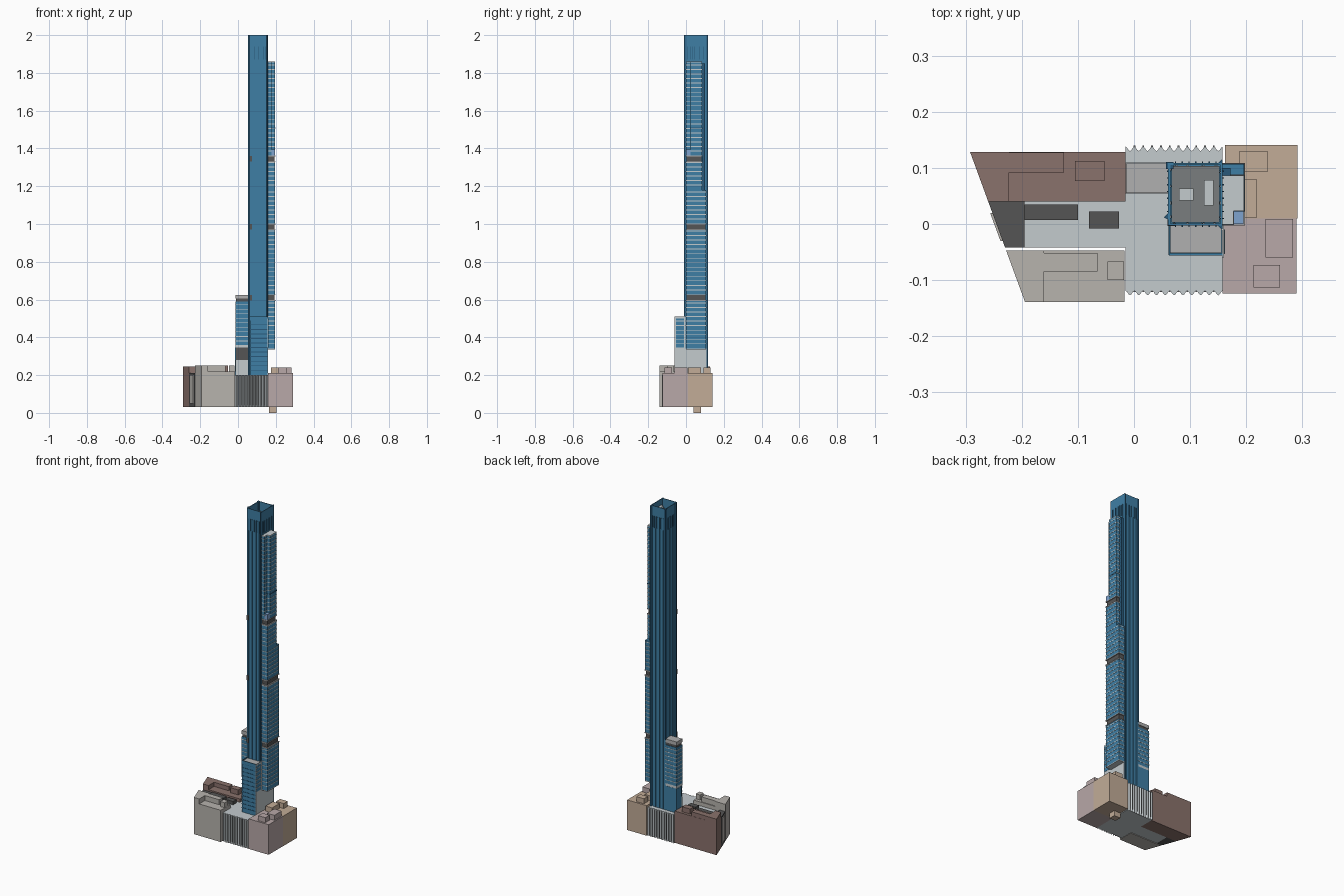
import bpy, bmesh, math

if "Cube" in bpy.data.objects:
    bpy.data.objects.remove(bpy.data.objects["Cube"])


def material(name, hexcol):
    def lin(c):
        c /= 255
        return c / 12.92 if c < 0.04045 else ((c + 0.055) / 1.055) ** 2.4
    m = bpy.data.materials.new(name)
    m.diffuse_color = (*[lin(int(hexcol[i:i + 2], 16)) for i in (0, 2, 4)], 1)
    m.use_nodes = True
    m.node_tree.nodes["Principled BSDF"].inputs["Base Color"].default_value = m.diffuse_color
    return m


GLASS = material("blue_glass", "3F7FA5")
DEEP = material("deep_blue", "28597A")
PALE = material("pale_blue", "7FA3CF")
LIGHT = material("light_grey", "C4CBCE")
ROOF = material("mid_grey", "B0B0B0")
SLATE = material("slate", "7A7D7E")
DARK = material("dark_grey", "555555")
BROWN = material("brown", "8A726C")
STONE = material("stone", "B7B3AE")
TAN = material("tan", "C2AC97")
PINK = material("dusty_pink", "B8A8A8")


def finish(name, bm, mat):
    bmesh.ops.recalc_face_normals(bm, faces=bm.faces)
    me = bpy.data.meshes.new(name)
    bm.to_mesh(me)
    bm.free()
    me.materials.append(mat)
    ob = bpy.data.objects.new(name, me)
    bpy.context.collection.objects.link(ob)
    return ob


def add_prism(bm, pts, z0, z1):
    f = bm.faces.new([bm.verts.new((x, y, z0)) for x, y in pts])
    r = bmesh.ops.extrude_face_region(bm, geom=[f], use_keep_orig=True)
    for v in r["geom"]:
        if isinstance(v, bmesh.types.BMVert):
            v.co.z = z1


def rect(x0, x1, y0, y1):
    return [(x0, y0), (x1, y0), (x1, y1), (x0, y1)]


def prism(name, pts, z0, z1, mat):
    bm = bmesh.new()
    add_prism(bm, pts, z0, z1)
    return finish(name, bm, mat)


def boxes(name, items, mat):
    bm = bmesh.new()
    for x0, x1, y0, y1, z0, z1 in items:
        add_prism(bm, rect(x0, x1, y0, y1), z0, z1)
    return finish(name, bm, mat)


def floor_lines(name, x0, x1, y0, y1, z0, z1, mat=LIGHT, step=0.024):
    n = int((z1 - z0) / step)
    e = 0.0012
    boxes(name, [(x0 - e, x1 + e, y0 - e, y1 + e, z0 + i * step, z0 + i * step + 0.004)
                 for i in range(1, n + 1)], mat)


# ---- west podium: slanted end wall shared by three blocks
def slant(y):
    return -0.292 + (0.128 - y) * 0.366


def west_block(name, y0, y1, x1, z0, z1, mat):
    prism(name, [(slant(y0), y0), (x1, y0), (x1, y1), (slant(y1), y1)], z0, z1, mat)


west_block("brown_building", 0.04, 0.128, -0.015, 0.03, 0.22, BROWN)
west_block("brown_building_raised_end", 0.04, 0.128, -0.223, 0.22, 0.245, BROWN)
boxes("brown_roof_boxes", [(-0.223, -0.125, 0.092, 0.127, 0.22, 0.245),
                           (-0.105, -0.053, 0.077, 0.112, 0.22, 0.25)], BROWN)
west_block("stone_building", -0.139, -0.047, -0.017, 0.03, 0.22, STONE)
west_block("stone_building_raised_end", -0.139, -0.047, -0.16, 0.22, 0.25, STONE)
boxes("stone_roof_boxes", [(-0.16, -0.065, -0.085, -0.052, 0.22, 0.25),
                           (-0.047, -0.018, -0.1, -0.067, 0.22, 0.25)], STONE)
boxes("middle_block", [(-0.195, -0.015, -0.042, 0.04, 0.03, 0.2)], LIGHT)
west_block("dark_end_block", -0.042, 0.04, -0.195, 0.03, 0.21, DARK)
prism("end_wall_panel", [(slant(-0.03) - 0.004, -0.03), (slant(-0.03) + 0.004, -0.03),
                         (slant(0.02) + 0.004, 0.02), (slant(0.02) - 0.004, 0.02)], 0.05, 0.2, STONE)
boxes("middle_roof_plant", [(-0.195, -0.1, 0.007, 0.035, 0.2, 0.215),
                            (-0.08, -0.027, -0.008, 0.022, 0.2, 0.22)], DARK)

# ---- central podium with rippled front and back
N, K, XA, XB = 11, 6, -0.015, 0.158


def ripple(y, amp):
    return [(XA + (XB - XA) * i / (N * K), y + amp * math.cos(2 * math.pi * i / K))
            for i in range(N * K + 1)]


prism("central_podium", ripple(-0.123, 0.004) + ripple(0.134, 0.004)[::-1], 0.03, 0.2, LIGHT)
pitch = (XB - XA) / N
boxes("podium_dark_strips",
      [(XA + pitch * (i + 0.9), XA + pitch * (i + 1.1), y, y + 0.004, 0.04, 0.195)
       for i in range(N - 1) for y in (-0.1215, 0.1355)], SLATE)

# ---- east podium blocks with roof boxes
boxes("tan_building", [(0.162, 0.291, 0.01, 0.141, 0.03, 0.21),
                       (0.188, 0.238, 0.093, 0.13, 0.21, 0.24),
                       (0.175, 0.218, 0.011, 0.08, 0.21, 0.24)], TAN)
boxes("pink_building", [(0.158, 0.29, -0.124, 0.01, 0.03, 0.21),
                        (0.213, 0.26, -0.113, -0.073, 0.21, 0.24),
                        (0.234, 0.283, -0.06, 0.009, 0.21, 0.24)], PINK)
boxes("basement_box", [(0.163, 0.205, 0.04, 0.08, 0.0, 0.03)], TAN)

# ---- main tower shaft with vertical grooves on every face
X0, X1, Y0, Y1 = 0.061, 0.158, -0.003, 0.109


def grooved(a, b, depth=0.005):
    L = b - a
    s = []
    for g in (0.12, 0.36, 0.64, 0.86):
        u, w = a + L * g, 0.0025
        s += [(u - w, 0), (u - w, depth), (u + w, depth), (u + w, 0)]
    return [(a, 0)] + s


outline = [(u, Y0 + d) for u, d in grooved(X0, X1)]
outline += [(X1 - d, u) for u, d in grooved(Y0, Y1)]
outline += [(X0 + X1 - u, Y1 - d) for u, d in grooved(X0, X1)]
outline += [(X0 + d, Y0 + Y1 - u) for u, d in grooved(Y0, Y1)]
prism("tower_shaft", outline, 0.2, 1.94, GLASS)
boxes("tower_roof", [(X0 + 0.006, X1 - 0.006, Y0 + 0.006, Y1 - 0.006, 1.93, 1.945)], SLATE)
t = 0.004
boxes("crown_walls", [(X0, X1, Y0, Y0 + t, 1.94, 2), (X0, X1, Y1 - t, Y1, 1.94, 2),
                      (X0, X0 + t, Y0 + t, Y1 - t, 1.94, 2),
                      (X1 - t, X1, Y0 + t, Y1 - t, 1.94, 2)], GLASS)
boxes("roof_plant", [(0.08, 0.106, 0.042, 0.063, 1.945, 1.965),
                     (0.125, 0.142, 0.033, 0.078, 1.945, 1.975)], LIGHT)

# slim corner fins and crown mullions
for name, pts, z0 in (
        ("west_fin", [(0.053, 0.012), (0.062, 0.007), (0.062, 0.02)], 0.2),
        ("back_fin", [(0.149, 0.108), (0.157, 0.116), (0.158, 0.108)], 0.2),
        ("front_fin", [(0.149, -0.002), (0.157, -0.011), (0.158, -0.002)], 0.51)):
    prism(name, pts, z0, 2, DEEP)
boxes("northwest_fin", [(0.057, 0.07, 0.098, 0.1105, 0.62, 2)], DEEP)
mull = [(X0 + 0.012 * i, X0 + 0.012 * i + 0.002, Y0 - 0.002, Y1 + 0.002, 1.87, 1.94) for i in range(1, 8)]
mull += [(X0 - 0.002, X1 + 0.002, Y0 + 0.012 * i, Y0 + 0.012 * i + 0.002, 1.87, 1.94) for i in range(1, 9)]
boxes("crown_mullions", mull, DEEP)
BANDS = (0.61, 0.985, 1.345)
boxes("shaft_bands", [(X0 - 0.001, X0 + 0.012, Y0 - 0.001, Y0 + 0.012, z - 0.015, z + 0.015)
                      for z in BANDS], DARK)

# ---- low front wing
boxes("front_wing", [(0.063, 0.157, -0.054, Y0, 0.2, 0.5)], GLASS)
floor_lines("front_wing_floors", 0.063, 0.1565, -0.054, -0.004, 0.2, 0.49, DEEP)
boxes("front_wing_roof", [(0.065, 0.156, -0.052, Y0, 0.5, 0.504)], ROOF)
boxes("front_wing_parapet", [(0.062, 0.158, -0.056, -0.053, 0.49, 0.51),
                             (0.062, 0.065, -0.053, Y0, 0.49, 0.51)], GLASS)
boxes("wing_side_frame", [(0.157, 0.16, -0.06, Y1, 0.2, 0.34),
                          (0.157, 0.16, -0.06, Y0, 0.34, 0.51)], LIGHT)
boxes("wing_side_glass", [(0.158, 0.161, -0.053, -0.01, 0.345, 0.5)], GLASS)
floor_lines("wing_side_floors", 0.159, 0.161, -0.052, -0.011, 0.34, 0.49)

# ---- rear west wing
wx0, wx1, wy0, wy1 = -0.014, 0.061, 0.055, 0.108
boxes("west_wing_base", [(wx0, wx1, wy0, wy1, 0.2, 0.28), (wx0, wx1, wy0, wy1, 0.345, 0.36)], LIGHT)
boxes("west_wing_bands", [(wx0 + 0.003, wx1, wy0 + 0.003, wy1 - 0.003, 0.28, 0.345),
                          (wx0 + 0.003, wx1, wy0 + 0.003, wy1 - 0.003, 0.59, 0.605)], DARK)
boxes("west_wing_glass", [(wx0, wx1, wy0, wy1, 0.36, 0.59)], GLASS)
boxes("west_wing_lower_glass", [(wx0 - 0.001, wx1, 0.065, wy1 + 0.001, 0.2, 0.345)], GLASS)
boxes("west_wing_cap", [(wx0, wx1, wy0, wy1, 0.605, 0.625)], ROOF)
floor_lines("west_wing_floors", wx0, wx1, wy0, wy1, 0.355, 0.58)

# ---- cantilevered east tower: tiers between dark plant bands
ex0, ex1, ey0, ey1, eyb = X1, 0.196, -0.001, 0.107, 0.086
boxes("east_soffit", [(ex0, ex1, ey0, ey1, 0.335, 0.34)], LIGHT)
tiers = [(0.34, 0.595, ey0, ey1), (0.625, 0.97, ey0, ey1),
         (1.0, 1.18, ey0, ey1), (1.18, 1.33, ey0, eyb)]
for i, (a, b, c, d) in enumerate(tiers):
    boxes(f"east_tier_{i + 1}", [(ex0, ex1, c, d, a, b)], GLASS)
    floor_lines(f"east_tier_{i + 1}_floors", ex0, ex1, c, d, a, b - 0.005)
for i, z in enumerate(BANDS):
    d = eyb if z > 1.2 else ey1
    boxes(f"east_band_{i + 1}", [(ex0, ex1 - 0.004, ey0 + 0.004, d - 0.004, z - 0.015, z + 0.015)], DARK)
    boxes(f"east_band_{i + 1}_slabs", [(ex0, ex1 + 0.002, ey0 - 0.002, d + 0.002, z + s, z + s + 0.005)
                                       for s in (-0.018, 0.013)], ROOF)
# upper tier with stepped front corner
boxes("east_rear_strip", [(ex0, 0.172, eyb, 0.1, 1.18, 1.85)], DEEP)
boxes("east_top_tier", [(ex0, ex1, 0.023, eyb, 1.36, 1.855), (ex0, 0.177, ey0, 0.023, 1.36, 1.855)], GLASS)
floor_lines("east_top_floors", ex0, ex1, 0.024, eyb, 1.36, 1.84)
floor_lines("east_top_inner_floors", ex0, 0.177, ey0, 0.02, 1.36, 1.84)
boxes("east_corner_step", [(0.177, ex1 - 0.001, ey0 + 0.001, 0.023, 1.36, 1.395)], PALE)
boxes("east_terrace_line", [(ex0, ex1 + 0.002, 0.022, eyb + 0.001, 1.505, 1.512)], DEEP)
boxes("east_roof", [(ex0, ex1, 0.023, eyb, 1.855, 1.86), (ex0, 0.177, ey0, 0.023, 1.855, 1.86)], LIGHT)
